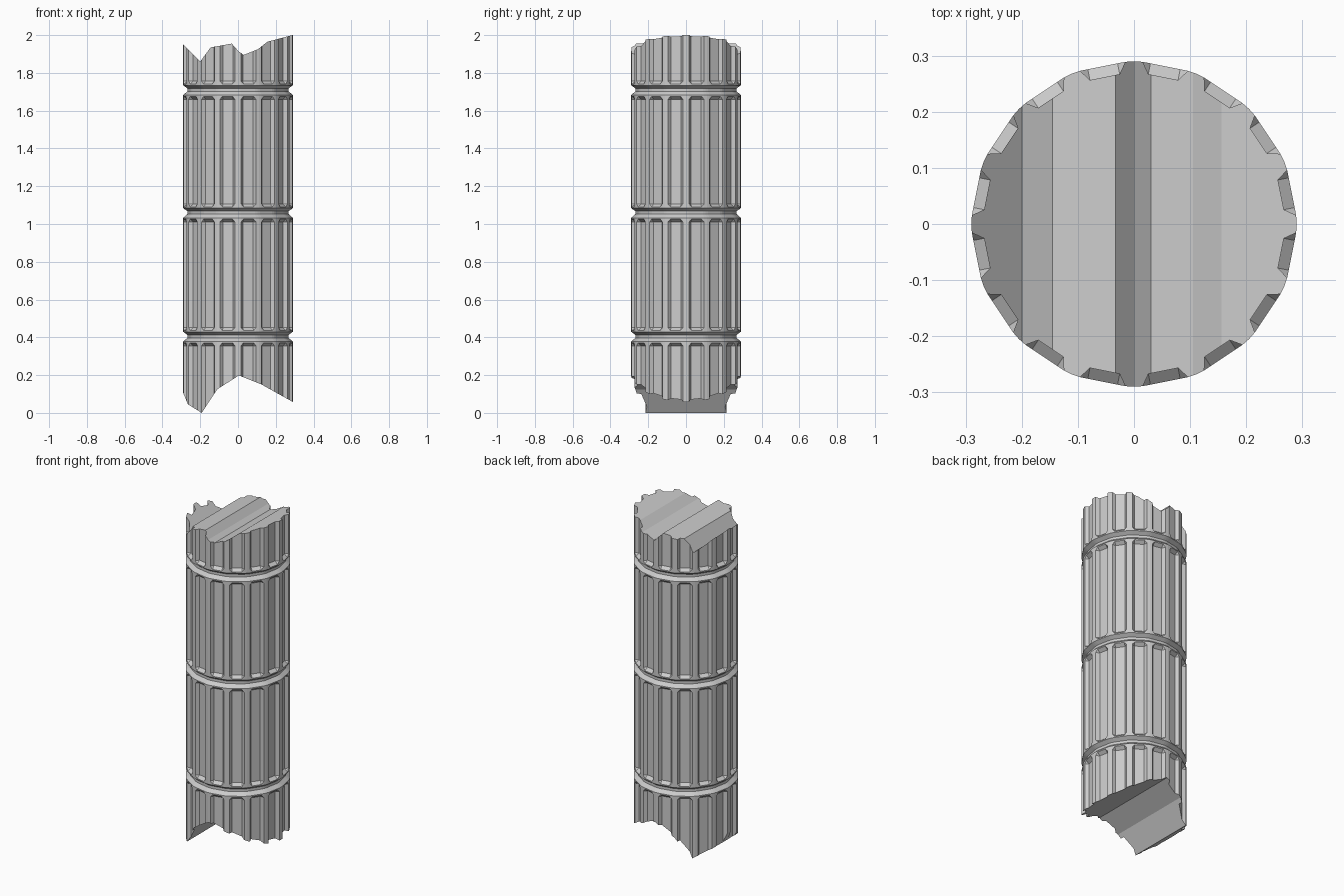
import bpy, bmesh
from math import cos, sin, pi, sqrt
from mathutils import Vector

if "Cube" in bpy.data.objects:
    bpy.data.objects.remove(bpy.data.objects["Cube"])

SIDES, R = 16, 0.29
OPEN, FLOOR, DEPTH = 0.041, 0.027, 0.267   # flute half widths, floor distance from axis
APO = R * cos(pi / SIDES - 0.04)           # flat band distance from axis


def new_object(name, bm):
    bmesh.ops.recalc_face_normals(bm, faces=bm.faces)
    mesh = bpy.data.meshes.new(name)
    bm.to_mesh(mesh)
    bm.free()
    obj = bpy.data.objects.new(name, mesh)
    bpy.context.collection.objects.link(obj)
    return obj


def section(bm, z, fluted, scale=1.0):
    """One ring: ridge, flute edge, floor, floor, flute edge, per side."""
    ring = []
    for i in range(SIDES):
        a = (i + 0.5) * 2 * pi / SIDES
        floor = DEPTH if fluted else APO
        pts = [(R * cos(pi / SIDES), -R * sin(pi / SIDES)),
               (APO, -OPEN), (floor, -FLOOR), (floor, FLOOR), (APO, OPEN)]
        for d, t in pts:
            d, t = d * scale, t * scale
            ring.append(bm.verts.new((d * cos(a) - t * sin(a), d * sin(a) + t * cos(a), z)))
    return ring


# Rows from bottom to top: fluted drums separated by chamfered grooves
rows = [(-0.1, True, 1.0)]
for z in (0.405, 1.06, 1.71):
    rows += [(z - 0.05, True, 1.0), (z - 0.034, False, 1.0), (z - 0.027, False, 1.0),
             (z - 0.008, False, 0.925), (z + 0.008, False, 0.925),
             (z + 0.024, False, 1.0), (z + 0.031, False, 1.0), (z + 0.047, True, 1.0)]
rows.append((2.1, True, 1.0))

bm = bmesh.new()
rings = [section(bm, *r) for r in rows]
n = SIDES * 5
for k in range(len(rings) - 1):
    lo, hi = rings[k], rings[k + 1]
    f0, f1 = rows[k][1], rows[k + 1][1]
    for i in range(n):
        j = (i + 1) % n
        a, b, c, d = lo[i], lo[j], hi[j], hi[i]
        side = i % 5
        if f0 != f1 and side in (1, 3):
            # clipped corners at the flute ends
            if (side == 1) == f0:
                bm.faces.new((a, b, c))
                bm.faces.new((a, c, d))
            else:
                bm.faces.new((a, b, d))
                bm.faces.new((b, c, d))
        else:
            bm.faces.new((a, b, c, d))
bm.faces.new(rings[0][::-1])
bm.faces.new(rings[-1])
column = new_object("broken_column", bm)

# Jagged break outlines seen from the front, swept through the column
top = [(-0.35, 2.01), (-0.2, 1.86), (-0.145, 1.935), (-0.033, 1.955), (0.002, 1.915), (0.03, 1.895),
       (0.105, 1.925), (0.156, 1.965), (0.288, 2.0), (0.35, 2.016)]
bottom = [(-0.35, 0.25), (-0.265, 0.045), (-0.192, 0.0), (-0.11, 0.125), (0.005, 0.198),
          (0.125, 0.15), (0.29, 0.058), (0.35, 0.024)]
outline = bottom + top[::-1]
bm = bmesh.new()
front = [bm.verts.new((x, -0.5, z)) for x, z in outline]
back = [bm.verts.new((x, 0.5, z)) for x, z in outline]
for i in range(len(outline)):
    j = (i + 1) % len(outline)
    bm.faces.new((front[i], front[j], back[j], back[i]))
bm.faces.new(front)
bm.faces.new(back[::-1])
cutter = new_object("break_cutter", bm)
cutter.hide_render = True

mod = column.modifiers.new("break", 'BOOLEAN')
mod.operation = 'INTERSECT'
mod.solver = 'EXACT'
mod.object = cutter
bpy.context.view_layer.objects.active = column
column.select_set(True)
bpy.ops.object.modifier_apply(modifier="break")
bpy.data.objects.remove(cutter)
